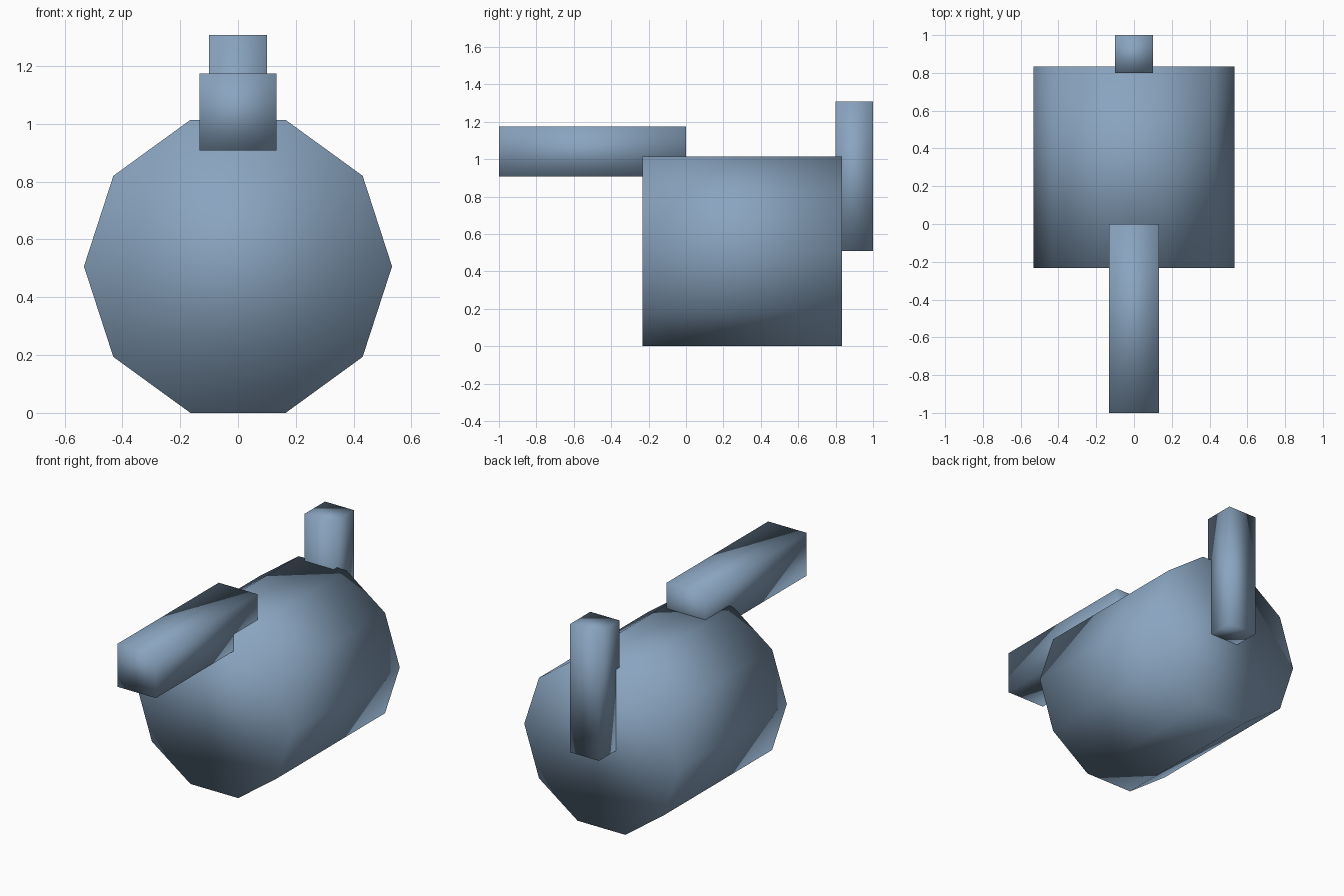
import bpy, bmesh, math

if "Cube" in bpy.data.objects:
    bpy.data.objects.remove(bpy.data.objects["Cube"])

# Slate blue paint shared by every part
paint = bpy.data.materials.new("slate_blue")
paint.diffuse_color = (0.25, 0.37, 0.52, 1.0)
paint.use_nodes = True
paint.node_tree.nodes["Principled BSDF"].inputs["Base Color"].default_value = paint.diffuse_color


def finish(name, bm):
    """Turn a bmesh into a fully smooth-shaded, painted object."""
    bmesh.ops.recalc_face_normals(bm, faces=bm.faces)
    for f in bm.faces:
        f.smooth = True
    mesh = bpy.data.meshes.new(name)
    bm.to_mesh(mesh)
    bm.free()
    mesh.materials.append(paint)
    obj = bpy.data.objects.new(name, mesh)
    bpy.context.collection.objects.link(obj)
    return obj


def prism(name, profile, y0, y1):
    """Extrude an (x, z) profile from y0 to y1, capped at both ends."""
    bm = bmesh.new()
    face = bm.faces.new([bm.verts.new((x, y0, z)) for x, z in profile])
    ext = bmesh.ops.extrude_face_region(bm, geom=[face], use_keep_orig=True)
    moved = [g for g in ext["geom"] if isinstance(g, bmesh.types.BMVert)]
    bmesh.ops.translate(bm, verts=moved, vec=(0, y1 - y0, 0))
    return finish(name, bm)


def rect(half, z0, z1):
    return [(-half, z0), (half, z0), (half, z1), (-half, z1)]


# Ten-sided barrel lying along y, resting on one flat side
SIDES, RADIUS = 10, 0.533
centre = RADIUS * math.cos(math.pi / SIDES)
decagon = [(RADIUS * math.cos(2 * math.pi * i / SIDES),
            centre + RADIUS * math.sin(2 * math.pi * i / SIDES)) for i in range(SIDES)]
prism("barrel_body", decagon, -0.233, 0.833)

# Square bar projecting forward, sunk into the top of the barrel
prism("front_bar", rect(0.133, 0.908, 1.175), -1.0, 0.0)

# Upright post at the back
prism("rear_post", rect(0.1, 0.508, 1.308), 0.8, 1.0)
